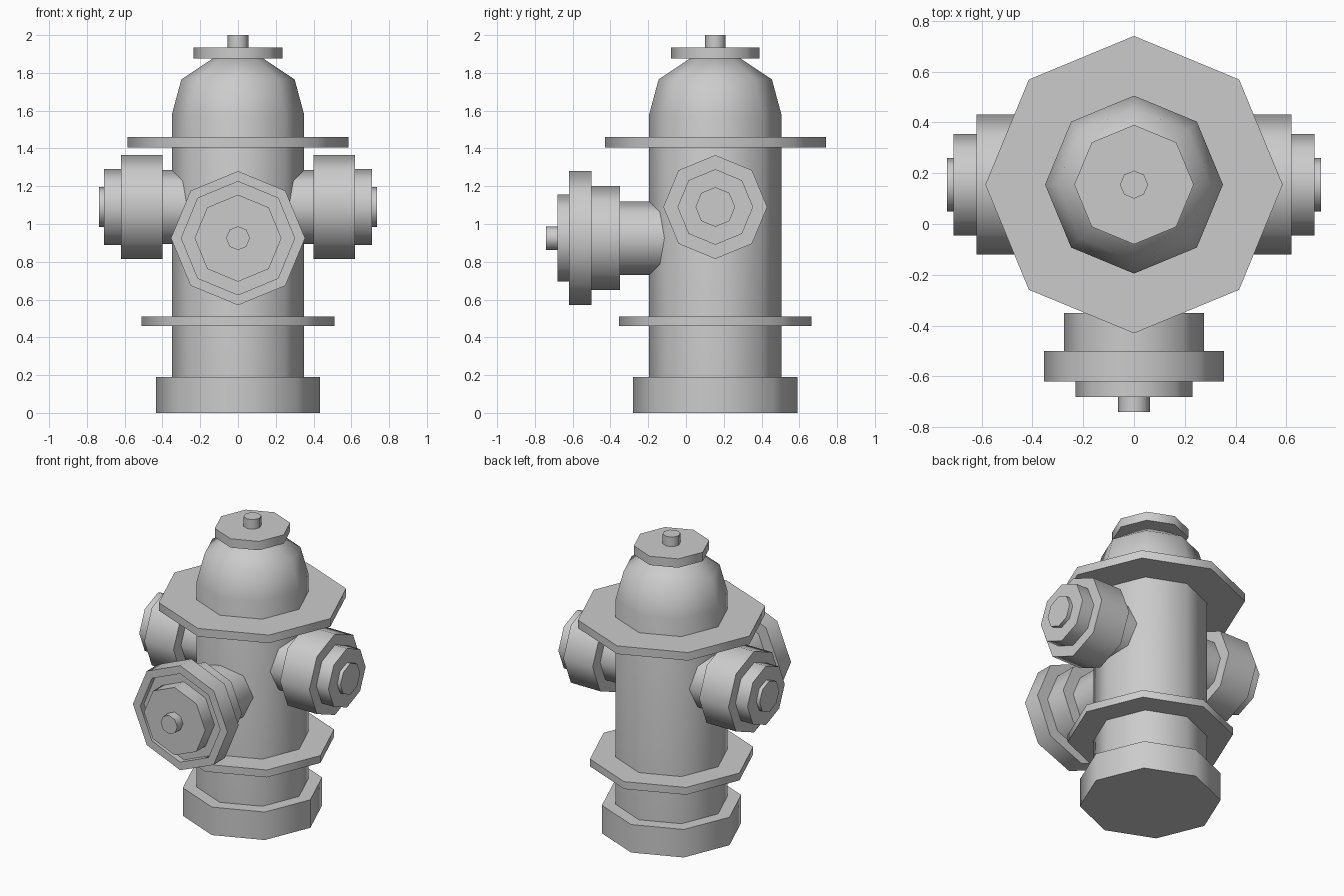
import bpy, bmesh, math
from mathutils import Matrix, Vector

cube = bpy.data.objects.get("Cube")
if cube:
    bpy.data.objects.remove(cube, do_unlink=True)

SIDES = 8
AXIS_Y = 0.155  # the barrel stands behind the origin

grey = bpy.data.materials.new("grey metal")
grey.use_nodes = True
colour = (0.6, 0.6, 0.6, 1)
grey.diffuse_color = colour
grey.node_tree.nodes["Principled BSDF"].inputs["Base Color"].default_value = colour


def lathe(name, profile, origin=(0, AXIS_Y, 0), direction=(0, 0, 1)):
    """Turn (radius, distance) pairs into a closed eight-sided solid."""
    bm = bmesh.new()
    rings = []
    for r, d in profile:
        angles = [math.tau * i / SIDES for i in range(SIDES)]
        rings.append([bm.verts.new((r * math.cos(a), r * math.sin(a), d)) for a in angles])
    for low, high in zip(rings, rings[1:]):
        for i in range(SIDES):
            j = (i + 1) % SIDES
            bm.faces.new((low[i], low[j], high[j], high[i]))
    bm.faces.new(rings[0][::-1])
    bm.faces.new(rings[-1])
    turn = Vector((0, 0, 1)).rotation_difference(Vector(direction)).to_matrix().to_4x4()
    bm.transform(Matrix.Translation(origin) @ turn)
    bmesh.ops.recalc_face_normals(bm, faces=bm.faces)
    mesh = bpy.data.meshes.new(name)
    bm.to_mesh(mesh)
    bm.free()
    mesh.materials.append(grey)
    obj = bpy.data.objects.new(name, mesh)
    bpy.context.collection.objects.link(obj)
    bpy.ops.object.select_all(action="DESELECT")
    obj.select_set(True)
    bpy.context.view_layer.objects.active = obj
    bpy.ops.object.shade_smooth_by_angle(angle=math.radians(50))
    return obj


def disc(name, radius, start, end, **place):
    return lathe(name, [(radius, start), (radius, end)], **place)


# Standing column: base, barrel with dome, flanges and top cap
disc("base", 0.435, 0, 0.19)
lathe("barrel_and_dome", [(0.35, 0.19), (0.35, 1.58), (0.30, 1.765), (0.135, 1.875)])
disc("lower_flange", 0.51, 0.46, 0.51)
disc("upper_flange", 0.585, 1.405, 1.46)
disc("top_cap", 0.235, 1.875, 1.935)
disc("top_nut", 0.055, 1.935, 2.0)

# Side outlets, mirrored left and right
for side, sign in (("left", 1), ("right", -1)):
    place = dict(origin=(0, AXIS_Y, 1.09), direction=(sign, 0, 0))
    disc(side + "_outlet_neck", 0.195, 0.25, 0.40, **place)
    disc(side + "_outlet_collar", 0.275, 0.40, 0.62, **place)
    disc(side + "_outlet_cap", 0.20, 0.62, 0.71, **place)
    disc(side + "_outlet_nut", 0.105, 0.71, 0.735, **place)

# Large front outlet with a recessed rim around its cap
place = dict(origin=(0, 0, 0.925), direction=(0, -1, 0))
disc("front_outlet_neck", 0.195, -0.1, 0.35, **place)
disc("front_outlet_collar", 0.275, 0.35, 0.50, **place)
lathe("front_outlet_rim", [(0.355, 0.50), (0.355, 0.62), (0.30, 0.62), (0.30, 0.58)], **place)
disc("front_outlet_cap", 0.23, 0.58, 0.68, **place)
disc("front_outlet_nut", 0.063, 0.68, 0.74, **place)
